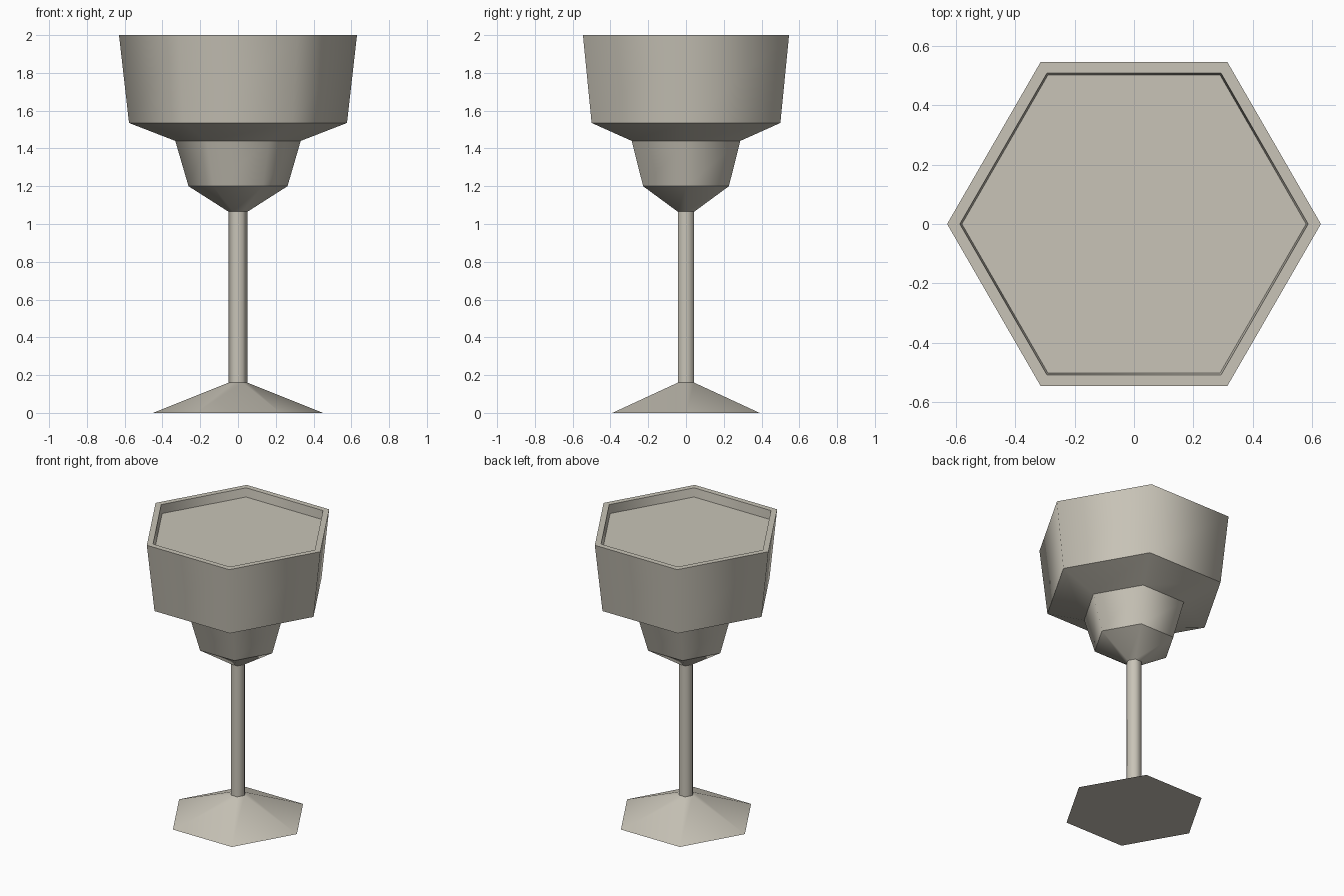
import bpy, bmesh, math

if "Cube" in bpy.data.objects:
    bpy.data.objects.remove(bpy.data.objects["Cube"])

SIDES = 6

mat = bpy.data.materials.new("warm_grey")
mat.diffuse_color = (0.58, 0.55, 0.475, 1.0)
mat.use_nodes = True
mat.node_tree.nodes["Principled BSDF"].inputs["Base Color"].default_value = mat.diffuse_color


def lathe(name, profile, cap_start=False, cap_end=False):
    """Six-sided lathe: smooth around the axis, sharp at each ring."""
    bm = bmesh.new()
    rings = []
    for r, z in profile:
        rings.append([bm.verts.new((r * math.cos(math.tau * i / SIDES),
                                    r * math.sin(math.tau * i / SIDES), z))
                      for i in range(SIDES)])
    for a, b in zip(rings, rings[1:]):
        for i in range(SIDES):
            j = (i + 1) % SIDES
            bm.faces.new((a[i], a[j], b[j], b[i])).smooth = True
    if cap_start:
        bm.faces.new(rings[0][::-1])
    if cap_end:
        bm.faces.new(rings[-1])
    for e in bm.edges:
        if abs(e.verts[0].co.z - e.verts[1].co.z) < 1e-5:
            e.smooth = False
    me = bpy.data.meshes.new(name)
    bm.to_mesh(me)
    bm.free()
    me.materials.append(mat)
    ob = bpy.data.objects.new(name, me)
    bpy.context.collection.objects.link(ob)
    return ob


# Foot, stem, stepped bowl, rim and inner wall
lathe("goblet", [(0.45, 0.0), (0.05, 0.16), (0.05, 1.065), (0.262, 1.2),
                 (0.332, 1.44), (0.577, 1.535), (0.63, 2.0),
                 (0.587, 2.0), (0.58, 1.935)], cap_start=True)

# Drink surface filling the bowl
lathe("drink_surface", [(0.575, 1.925), (0.58, 1.94)], cap_start=True, cap_end=True)
